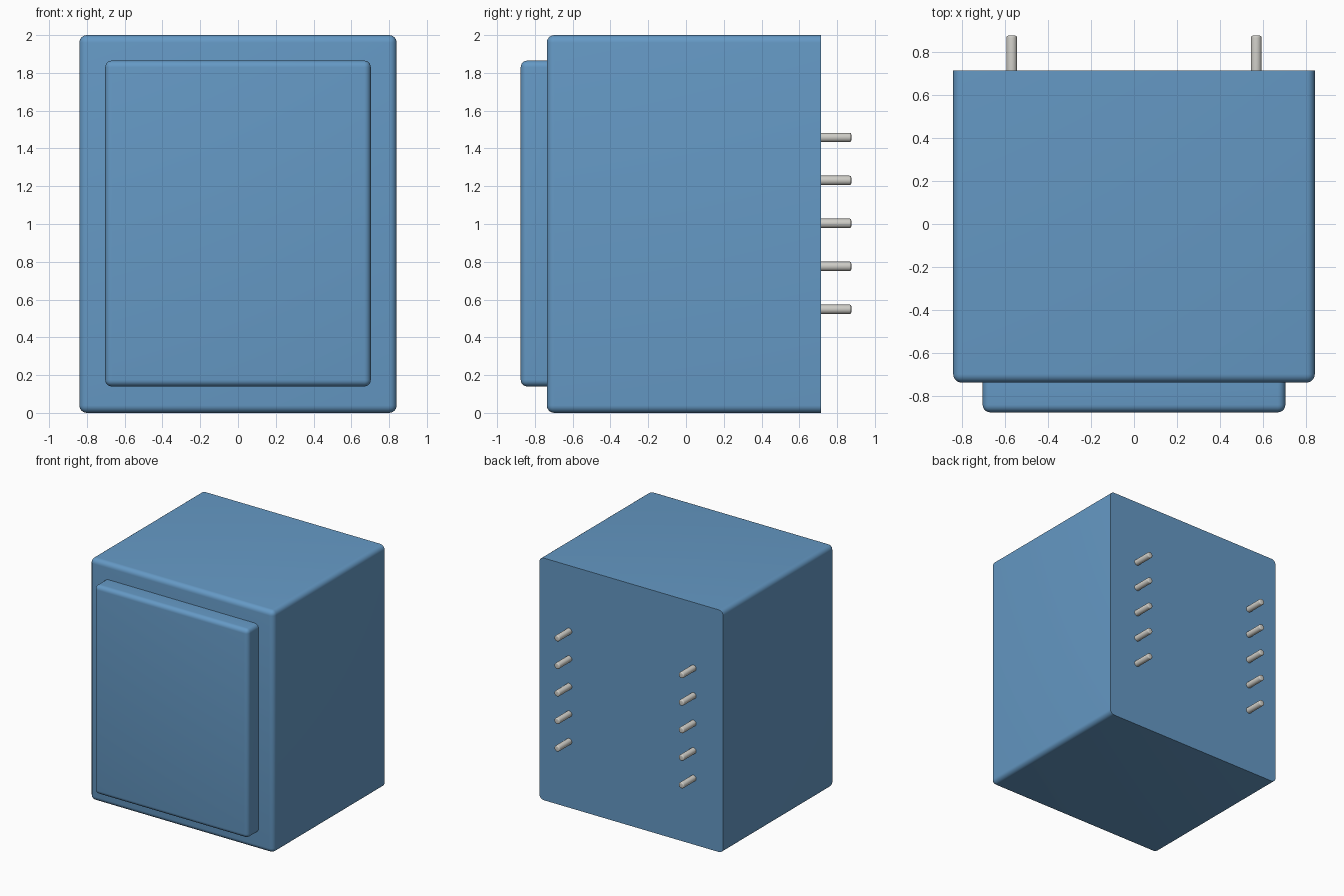
import bpy, bmesh, math
from mathutils import Matrix, Vector

if "Cube" in bpy.data.objects:
    bpy.data.objects.remove(bpy.data.objects["Cube"])


def material(name, color):
    m = bpy.data.materials.new(name)
    m.diffuse_color = color
    m.use_nodes = True
    m.node_tree.nodes["Principled BSDF"].inputs["Base Color"].default_value = m.diffuse_color
    return m


def finish(name, bm, mat):
    bmesh.ops.recalc_face_normals(bm, faces=bm.faces)
    me = bpy.data.meshes.new(name)
    bm.to_mesh(me)
    bm.free()
    me.materials.append(mat)
    ob = bpy.data.objects.new(name, me)
    bpy.context.collection.objects.link(ob)
    bpy.context.view_layer.objects.active = ob
    ob.select_set(True)
    bpy.ops.object.shade_smooth_by_angle(angle=math.radians(30))
    ob.select_set(False)
    return ob


def rounded_box(name, lo, hi, radius, mat):
    """Box with every edge rounded except those around the back face."""
    lo, hi = Vector(lo), Vector(hi)
    bm = bmesh.new()
    bmesh.ops.create_cube(bm, size=1)
    bmesh.ops.scale(bm, vec=hi - lo, verts=bm.verts)
    bmesh.ops.translate(bm, vec=(lo + hi) / 2, verts=bm.verts)
    edges = [e for e in bm.edges
             if not all(v.co.y > hi.y - 1e-4 for v in e.verts)]
    bmesh.ops.bevel(bm, geom=edges, offset=radius, segments=6,
                    profile=0.5, affect='EDGES')
    return finish(name, bm, mat)


def pin(name, x, z, mat):
    """Round pin pointing backwards with a softened tip."""
    y0, y1 = 0.712, 0.875
    bm = bmesh.new()
    bmesh.ops.create_cone(bm, cap_ends=True, segments=24, radius1=0.025,
                          radius2=0.025, depth=y1 - y0,
                          matrix=Matrix.Translation((x, (y0 + y1) / 2, z))
                          @ Matrix.Rotation(-math.pi / 2, 4, 'X'))
    tip = [e for e in bm.edges if all(v.co.y > y1 - 1e-4 for v in e.verts)]
    bmesh.ops.bevel(bm, geom=tip, offset=0.009, segments=4,
                    profile=0.5, affect='EDGES')
    return finish(name, bm, mat)


blue = material("blue_plastic", (0.13, 0.32, 0.56, 1))
metal = material("pin_metal", (0.62, 0.61, 0.57, 1))

# Main housing and raised front panel
rounded_box("housing", (-0.84, -0.737, 0), (0.84, 0.714, 2), 0.04, blue)
rounded_box("front_panel", (-0.703, -0.875, 0.14), (0.703, -0.735, 1.865), 0.035, blue)

# Two columns of five pins on the back
for side, x in (("left", -0.568), ("right", 0.568)):
    for i in range(5):
        pin(f"{side}_pin_{i + 1}", x, 0.548 + 0.2275 * i, metal)
